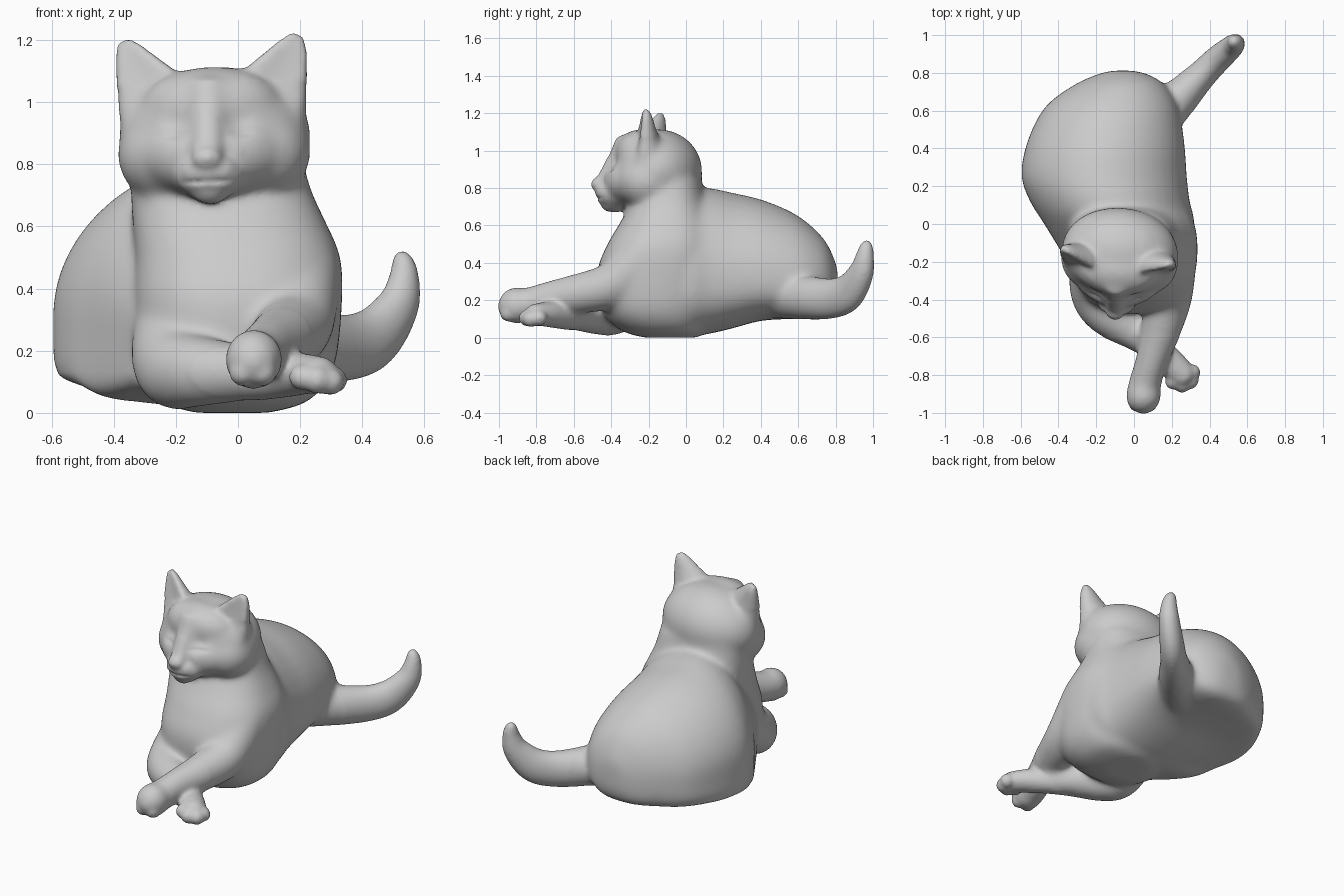
import bpy, bmesh
from math import sin, cos, tau, exp, radians
from mathutils import Vector, Matrix

if "Cube" in bpy.data.objects:
    bpy.data.objects.remove(bpy.data.objects["Cube"])

bm = bmesh.new()
N = 40


def spline(rows, steps=5):
    """Catmull-Rom interpolation of rows of numbers."""
    out = []
    for i in range(len(rows) - 1):
        a, b, c, d = (rows[max(0, min(len(rows) - 1, i + k))] for k in (-1, 0, 1, 2))
        for s in range(steps):
            t = s / steps
            out.append([q + 0.5 * t * (r - p + t * (2*p - 5*q + 4*r - e + t * (3*(q - r) + e - p)))
                        for p, q, r, e in zip(a, b, c, d)])
    return out + [list(rows[-1])]


def spow(v, e):
    return (abs(v) ** e) * (1 if v >= 0 else -1)


def skin(rings, mat=Matrix()):
    """Closed surface through a list of rings."""
    loops = [[bm.verts.new(mat @ Vector(p)) for p in r] for r in rings]
    for a, b in zip(loops, loops[1:]):
        for i in range(len(a)):
            j = (i + 1) % len(a)
            bm.faces.new((a[i], a[j], b[j], b[i]))
    for loop in (loops[0], loops[-1]):
        mid = bm.verts.new(sum((v.co for v in loop), Vector()) / len(loop))
        for i in range(len(loop)):
            bm.faces.new((loop[i], loop[(i + 1) % len(loop)], mid))


def tube(rows, side):
    """Tapered limb: rows are x, y, z, side radius, upright radius."""
    rows, rings = spline(rows), []
    pts = [Vector(r[:3]) for r in rows]
    for i, r in enumerate(rows):
        t = (pts[min(i + 1, len(pts) - 1)] - pts[max(i - 1, 0)]).normalized()
        up = t.cross(Vector(side)).normalized()
        sd = up.cross(t)
        rings.append([pts[i] + sd * r[3] * cos(k * tau / N) + up * r[4] * sin(k * tau / N)
                      for k in range(N)])
    skin(rings)


def ball(c, r, mat=Matrix()):
    r = r if isinstance(r, tuple) else (r, r, r)
    bmesh.ops.create_uvsphere(bm, u_segments=40, v_segments=24, radius=1,
                              matrix=mat @ Matrix.Translation(c) @ Matrix.Diagonal((*r, 1)))


# Torso and haunches: y, left, right, top, bottom, widest height, left-side lift
torso = [(-.22, -.34, .29, .58, .06, .30, .02), (0, -.475, .32, .78, .01, .33, .04),
         (.12, -.55, .295, .80, .02, .33, .065), (.25, -.595, .28, .775, .05, .33, .05),
         (.40, -.575, .27, .74, .09, .33, .01), (.55, -.515, .25, .68, .10, .31, 0),
         (.65, -.44, .22, .615, .10, .30, 0), (.74, -.31, .16, .525, .105, .29, 0),
         (.79, -.20, .08, .43, .14, .28, 0), (.812, -.12, .0, .36, .21, .28, 0)]
rings = []
for y, xl, xr, zt, zb, zm, lift in spline(torso):
    ring = []
    corner = 10 if y < .4 else max(3.5, 10 - 20 * (y - .4))   # blunt lower left edge
    for k in range(N):
        c, s = cos(k * tau / N), sin(k * tau / N)
        if s >= 0:
            e = 1.85 if c < 0 else 2
        else:
            e = corner if c < 0 else 2.7
        u, v = spow(c, 2 / e), spow(s, 2 / e)
        z = zm + v * (zt - zm if s >= 0 else zm - zb) + (lift * max(0, -u) * -v if s < 0 else 0)
        ring.append(((xl + xr) / 2 + u * (xr - xl) / 2, y, z))
    rings.append(ring)
skin(rings)

# Chest, shoulders and neck: z, centre x, centre y, radius x, radius y
chest = [(.0, -.02, -.08, .12, .14), (.04, -.01, -.12, .24, .23), (.15, 0, -.15, .31, .30),
         (.35, 0, -.14, .335, .335), (.50, 0, -.12, .33, .30), (.62, -.03, -.1, .31, .25),
         (.72, -.055, -.095, .29, .205), (.85, -.07, -.095, .27, .175)]
skin([[(cx + rx * spow(cos(k * tau / N), .83), cy + ry * spow(sin(k * tau / N), .83), z)
       for k in range(N)] for z, cx, cy, rx, ry in spline(chest)])

# Crossed front legs
tube([(.2, -.2, .45, .13, .15), (.185, -.38, .29, .125, .125), (.145, -.55, .24, .108, .11),
      (.095, -.72, .21, .085, .092), (.06, -.84, .18, .085, .088), (.05, -.92, .17, .09, .095),
      (.05, -.975, .16, .065, .065), (.05, -1.003, .155, .02, .02)], (1, 0, 0))
tube([(-.2, -.2, .3, .13, .14), (-.21, -.37, .155, .125, .135), (-.14, -.48, .135, .115, .118),
      (0, -.57, .13, .095, .095), (.12, -.66, .125, .075, .08), (.22, -.76, .125, .075, .065),
      (.28, -.82, .12, .06, .055), (.3, -.84, .12, .02, .02)], (.6, .8, 0))

# Toes
for x, y, z, r in [(.31, -.785, .105, .043), (.298, -.83, .1, .045), (.255, -.85, .105, .045),
                   (.205, -.835, .115, .042), (.015, -.95, .13, .045), (.08, -.95, .13, .045)]:
    ball((x, y, z), r)

# Tail
tube([(.06, .50, .24, .14, .14), (.21, .64, .215, .11, .118), (.35, .78, .21, .08, .107),
      (.44, .87, .245, .072, .1), (.515, .935, .345, .062, .074), (.535, .957, .44, .047, .05),
      (.528, .965, .5, .032, .032), (.525, .966, .524, .01, .01)], (.7, -.7, 0))

# Head: everything below is in head space, slightly turned and tilted
head = (Matrix.Translation((-.075, -.15, .89)) @ Matrix.Rotation(radians(-5), 4, 'Z')
        @ Matrix.Rotation(radians(-2), 4, 'Y'))
ball((0, 0, 0), (.31, .237, .225), head)
ball((0, -.09, .10), (.225, .14, .125), head)           # forehead
ball((0, -.12, -.055), (.24, .17, .145), head)          # face
ball((0, -.22, -.12), (.12, .115, .085), head)          # muzzle
ball((0, -.235, -.165), (.07, .075, .06), head)         # chin
ball((0, -.318, -.07), (.05, .042, .04), head)          # nose
bridge = [(-.17, .19, .06), (-.205, .10, .06), (-.255, 0, .055), (-.295, -.07, .052)]
skin([[(r * cos(k * tau / N), y + .055 * sin(k * tau / N), z) for k in range(N)]
      for y, z, r in spline(bridge)], head)
for m in (1, -1):
    ball((m * .16, -.04, -.055), (.152, .165, .15), head)   # cheeks
    ball((m * .042, -.265, -.11), (.055, .062, .05), head)  # whisker pads
    # Ears with a hollow front
    w = Vector((.8, .1, -.5)).normalized()
    rings = []
    for f, hw, d in spline([(-.2, .135, .13), (.1, .115, .105), (.45, .082, .075),
                            (.8, .048, .05), (1, .022, .027)]):
        c = Vector((.2, -.055, .135)).lerp(Vector((.288, -.03 - .015 * m, .318)), f)
        ring = []
        for k in range(N):
            s = sin(k * tau / N)
            y = .8 * d * s if s >= 0 else d * (.3 * s * s - .6 * abs(s) ** .5)
            p = c + w * hw * cos(k * tau / N) + Vector((0, y, 0))
            ring.append((m * p.x, p.y, p.z))
        rings.append(ring)
    skin(rings, head)

# Fuse all parts into one soft skin
bmesh.ops.recalc_face_normals(bm, faces=bm.faces)
mesh = bpy.data.meshes.new("cat")
bm.to_mesh(mesh)
bm.free()
cat = bpy.data.objects.new("cat", mesh)
bpy.context.collection.objects.link(cat)


def bake():
    dg = bpy.context.evaluated_depsgraph_get()
    data = bpy.data.meshes.new_from_object(cat.evaluated_get(dg))
    cat.modifiers.clear()
    cat.data = data


rm = cat.modifiers.new("fuse", 'REMESH')
rm.mode, rm.voxel_size = 'VOXEL', .011
sm = cat.modifiers.new("soften", 'SMOOTH')
sm.factor, sm.iterations = .5, 7
bake()

# Blend the joints further on the torso and head, sparing ears, nose, paws and tail
inv = head.inverted()
group = cat.vertex_groups.new(name="blend")
for v in cat.data.vertices:
    p, (x, y, z) = inv @ v.co, v.co
    fine = (p.z > .17 and abs(p.x) > .12 or p.y < -.27 and p.z > -.25 or y < -.6
            or x > .24 and y > .6 or z < .13 and x < -.35)
    group.add([v.index], .12 if fine else 1, 'REPLACE')
sm = cat.modifiers.new("blend", 'SMOOTH')
sm.factor, sm.iterations, sm.vertex_group = .5, 45, "blend"
bake()

# Press in eye sockets, closed lids and mouth: x, z, spread x, spread z, depth
dents = [(.10, .03, .04, .035, .012), (.11, .005, .04, .009, .009), (.035, -.145, .045, .009, .01)]
turn = head.to_3x3()
for v in cat.data.vertices:
    p = inv @ v.co
    if p.y < -.12 and abs(p.x) < .25 and -.2 < p.z < .2:
        push = sum(d * exp(-((abs(p.x) - x) / sx) ** 2 - ((p.z - z) / sz) ** 2)
                   for x, z, sx, sz, d in dents)
        v.co += turn @ Vector((0, push, 0))

# Rest on the ground
low = min(v.co.z for v in cat.data.vertices)
for v in cat.data.vertices:
    v.co.z -= low
for poly in cat.data.polygons:
    poly.use_smooth = True
